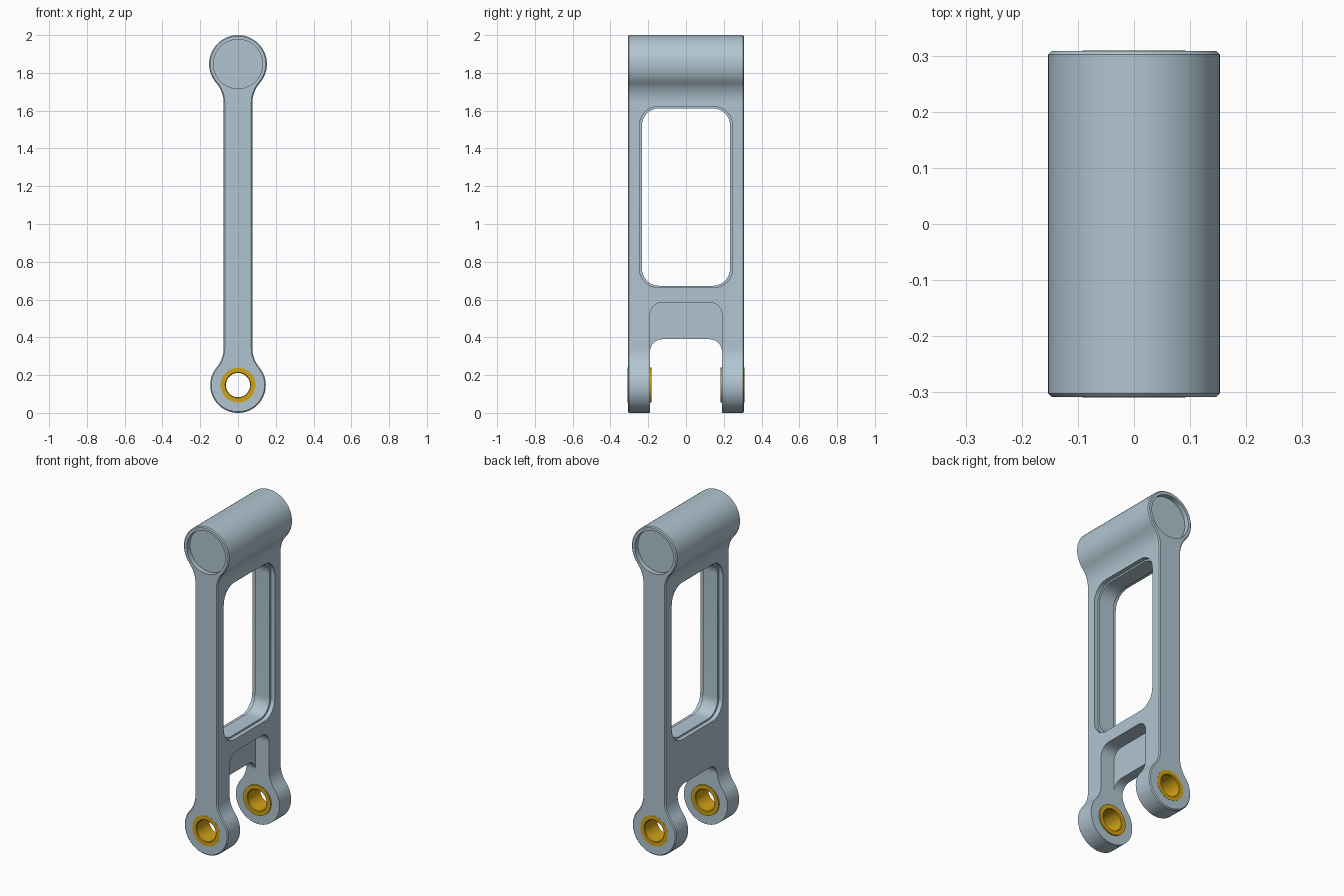
import bpy, bmesh, math
from mathutils import Matrix, Vector

if "Cube" in bpy.data.objects:
    bpy.data.objects.remove(bpy.data.objects["Cube"], do_unlink=True)

# Main dimensions
HALF_Y = 0.308
BAR = 0.076
TOP_Z, TOP_R = 1.847, 0.153
LOW_Z, LOW_R = 0.147, 0.147
FILLET = 0.16
FORK = 0.19
BUSH_R, BORE_R = 0.092, 0.064


def material(name, color):
    m = bpy.data.materials.new(name)
    m.use_nodes = True
    m.diffuse_color = color
    m.node_tree.nodes["Principled BSDF"].inputs["Base Color"].default_value = color
    return m


steel = material("blue grey metal", (0.44, 0.56, 0.64, 1))
bronze = material("golden bronze", (0.65, 0.37, 0.008, 1))


def arc(cx, cz, r, start, end, n):
    return [(cx + r * math.cos(start + (end - start) * i / n),
             cz + r * math.sin(start + (end - start) * i / n)) for i in range(n + 1)]


def rounded_rect(half, z0, z1, r):
    pts = []
    corners = [(half - r, z0 + r), (half - r, z1 - r), (r - half, z1 - r), (r - half, z0 + r)]
    for i, (y, z) in enumerate(corners):
        a = (i - 1) * math.pi / 2
        pts += arc(y, z, r, a, a + math.pi / 2, 12)
    return pts


def finish(bm, name, mat):
    bmesh.ops.recalc_face_normals(bm, faces=bm.faces)
    mesh = bpy.data.meshes.new(name)
    bm.to_mesh(mesh)
    bm.free()
    mesh.materials.append(mat)
    obj = bpy.data.objects.new(name, mesh)
    bpy.context.collection.objects.link(obj)
    return obj


def prism(name, pts, axis, lo, hi, chamfer=0):
    """Extrude a closed outline along x or y, optionally chamfering both ends."""
    bm = bmesh.new()
    verts = [bm.verts.new((lo, a, z) if axis == "x" else (a, lo, z)) for a, z in pts]
    bmesh.ops.remove_doubles(bm, verts=verts, dist=1e-5)
    cap = bm.faces.new(list(bm.verts))
    step = Vector((hi - lo, 0, 0)) if axis == "x" else Vector((0, hi - lo, 0))
    geo = bmesh.ops.extrude_face_region(bm, geom=[cap], use_keep_orig=True)["geom"]
    bmesh.ops.translate(bm, vec=step, verts=[g for g in geo if isinstance(g, bmesh.types.BMVert)])
    if chamfer:
        bm.normal_update()
        rims = {e for f in bm.faces if len(f.verts) > 4 for e in f.edges}
        bmesh.ops.bevel(bm, geom=list(rims), offset=chamfer, segments=1, affect="EDGES")
    return finish(bm, name, steel)


def select_only(obj):
    bpy.ops.object.select_all(action="DESELECT")
    obj.select_set(True)
    bpy.context.view_layer.objects.active = obj


def cut(target, cutter):
    mod = target.modifiers.new("cut", "BOOLEAN")
    mod.operation = "DIFFERENCE"
    mod.solver = "EXACT"
    mod.object = cutter
    select_only(target)
    bpy.ops.object.modifier_apply(modifier=mod.name)
    bpy.data.objects.remove(cutter, do_unlink=True)


# Side profile of the link: two round ends blended into a straight bar
def neck(radius):
    dx = BAR + FILLET
    dz = math.sqrt((radius + FILLET) ** 2 - dx ** 2)
    return dx, dz, math.atan2(dz, dx)


PI = math.pi
dx, dz, a = neck(LOW_R)
right = arc(0, LOW_Z, LOW_R, -PI / 2, a, 40)
right += arc(dx, LOW_Z + dz, FILLET, PI + a, PI, 12)
dx, dz, a = neck(TOP_R)
right += arc(dx, TOP_Z - dz, FILLET, PI, PI - a, 12)
right += arc(0, TOP_Z, TOP_R, -a, PI / 2, 40)
outline = right + [(-x, z) for x, z in reversed(right[1:-1])]
link = prism("link_body", outline, "y", -HALF_Y, HALF_Y, 0.006)

# Window with a shallow stepped rim on each face
cut(link, prism("window_cutter", rounded_rect(0.233, 0.673, 1.612, 0.09), "x", -0.3, 0.3))
for lo, hi in ((0.05, 0.3), (-0.3, -0.05)):
    cut(link, prism("rim_cutter", rounded_rect(0.246, 0.663, 1.622, 0.1), "x", lo, hi))

# Fork gap, and the pocket above it that opens on one face only
cut(link, prism("fork_cutter", rounded_rect(FORK, -0.3, 0.39, 0.065), "x", -0.3, 0.3))
cut(link, prism("pocket_cutter", rounded_rect(FORK, -0.3, 0.585, 0.065), "x", -0.015, 0.3))

# Recessed ends of the top barrel
for s in (-1, 1):
    lo, hi = sorted((s * (HALF_Y - 0.03), s * 0.5))
    cut(link, prism("recess_cutter", arc(0, TOP_Z, 0.13, 0, 2 * PI, 72), "y", lo, hi))

# Bushing holes through both fork lugs
cut(link, prism("hole_cutter", arc(0, LOW_Z, BUSH_R, 0, 2 * PI, 64), "y", -0.5, 0.5))


# Bushings: turned rings, slightly proud of the inner lug face
def bushing(name, side):
    y0, y1, c = FORK - 0.008, HALF_Y + 0.001, 0.004
    section = [(BUSH_R, y0), (BUSH_R, y1), (BORE_R + c, y1),
               (BORE_R, y1 - c), (BORE_R, y0 + c), (BORE_R + c, y0)]
    bm = bmesh.new()
    verts = [bm.verts.new((r, side * y, LOW_Z)) for r, y in section]
    edges = [bm.edges.new((verts[i - 1], verts[i])) for i in range(len(verts))]
    bmesh.ops.spin(bm, geom=verts + edges, cent=(0, 0, LOW_Z), axis=(0, 1, 0),
                   angle=2 * PI, steps=64)
    bmesh.ops.remove_doubles(bm, verts=bm.verts, dist=1e-5)
    return finish(bm, name, bronze)


parts = [link, bushing("front_bushing", -1), bushing("back_bushing", 1)]
for part in parts:
    select_only(part)
    bpy.ops.object.shade_smooth_by_angle(angle=math.radians(25))
